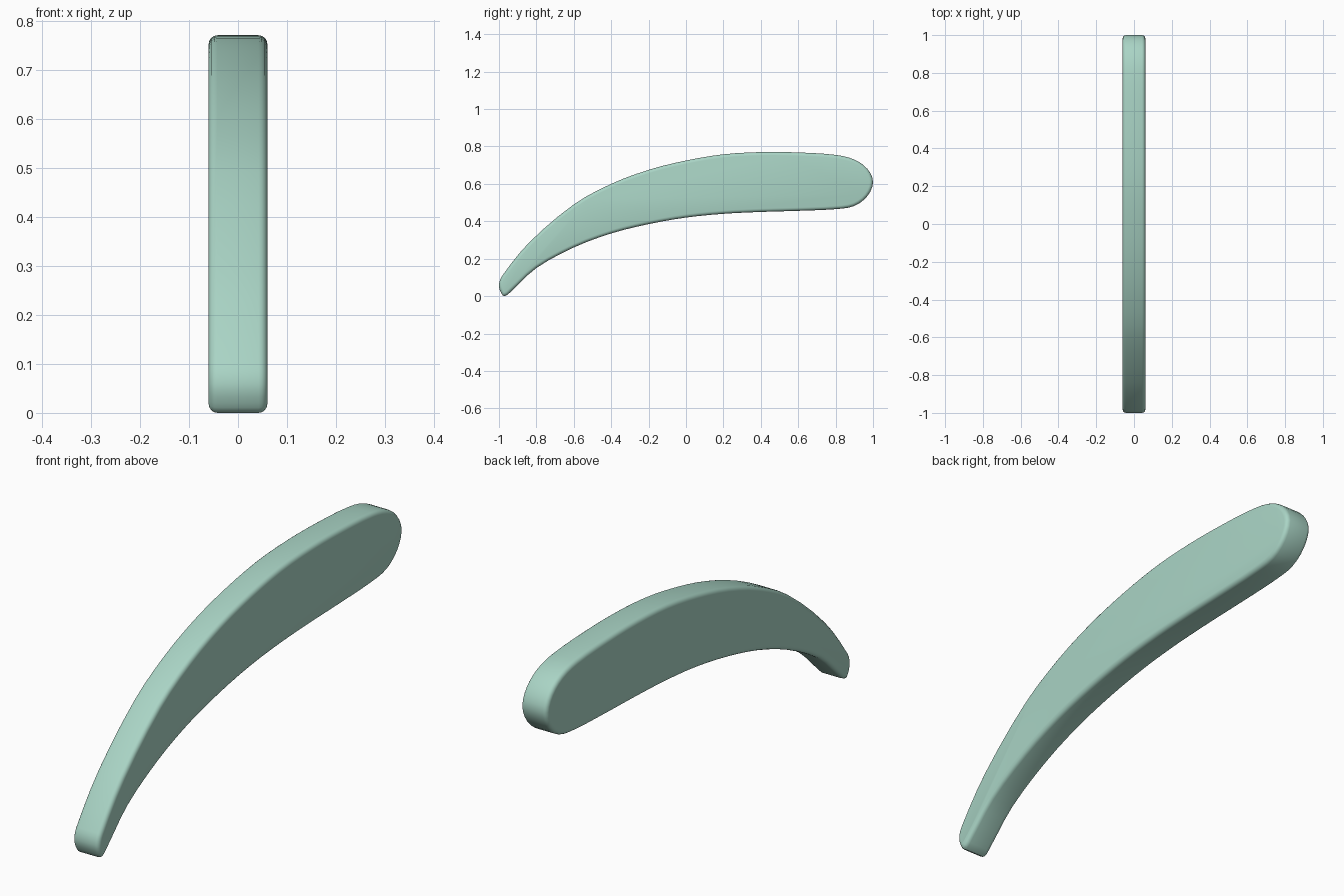
import bpy, bmesh
from mathutils import Vector

if "Cube" in bpy.data.objects:
    bpy.data.objects.remove(bpy.data.objects["Cube"])

HALF_WIDTH = 0.06

# side outline (y, z), clockwise from the narrow tip
outline = [(-1.0, .06), (-.985, .105), (-.84, .285), (-.6, .49), (-.4, .60), (-.2, .675),
           (0, .725), (.2, .758), (.4, .77), (.6, .768), (.8, .755), (.9, .73), (.97, .68),
           (1.0, .61), (.97, .535), (.9, .482), (.8, .465), (.6, .456), (.4, .45), (.2, .44),
           (0, .42), (-.2, .385), (-.4, .335), (-.6, .26), (-.8, .15), (-.93, .03),
           (-.97, .0), (-.99, .02)]


def smooth_loop(points, steps):
    """Closed Catmull-Rom curve, with tangents limited for uneven spacing."""
    pts = [Vector(p) for p in points]
    n = len(pts)
    tangents = [(pts[(i + 1) % n] - pts[i - 1]).normalized() for i in range(n)]
    result = []
    for i in range(n):
        a, b = pts[i], pts[(i + 1) % n]
        length = (b - a).length
        for k in range(steps):
            t = k / steps
            result.append(a * (2*t**3 - 3*t**2 + 1) + b * (3*t**2 - 2*t**3)
                          + tangents[i] * length * (t**3 - 2*t**2 + t)
                          + tangents[(i + 1) % n] * length * (t**3 - t**2))
    return result


# curved blade: extruded outline
bm = bmesh.new()
face = bm.faces.new([bm.verts.new((-HALF_WIDTH, p.x, p.y)) for p in smooth_loop(outline, 3)])
ext = bmesh.ops.extrude_face_region(bm, geom=[face])
bmesh.ops.translate(bm, vec=(2 * HALF_WIDTH, 0, 0),
                    verts=[g for g in ext["geom"] if isinstance(g, bmesh.types.BMVert)])
bmesh.ops.recalc_face_normals(bm, faces=bm.faces)

# rounded rims along both flat sides
rims = [e for e in bm.edges if abs(e.verts[0].co.x - e.verts[1].co.x) < 1e-5]
bmesh.ops.bevel(bm, geom=rims, offset=0.018, offset_type='OFFSET', segments=4,
                profile=0.5, affect='EDGES', clamp_overlap=False)

mesh = bpy.data.meshes.new("curved_blade")
bm.to_mesh(mesh)
bm.free()
blade = bpy.data.objects.new("curved_blade", mesh)
bpy.context.collection.objects.link(blade)

mat = bpy.data.materials.new("mint")
mat.diffuse_color = (.40, .66, .56, 1)
mat.use_nodes = True
mat.node_tree.nodes["Principled BSDF"].inputs["Base Color"].default_value = mat.diffuse_color
mesh.materials.append(mat)

bpy.context.view_layer.objects.active = blade
blade.select_set(True)
bpy.ops.object.shade_smooth_by_angle(angle=0.7)
